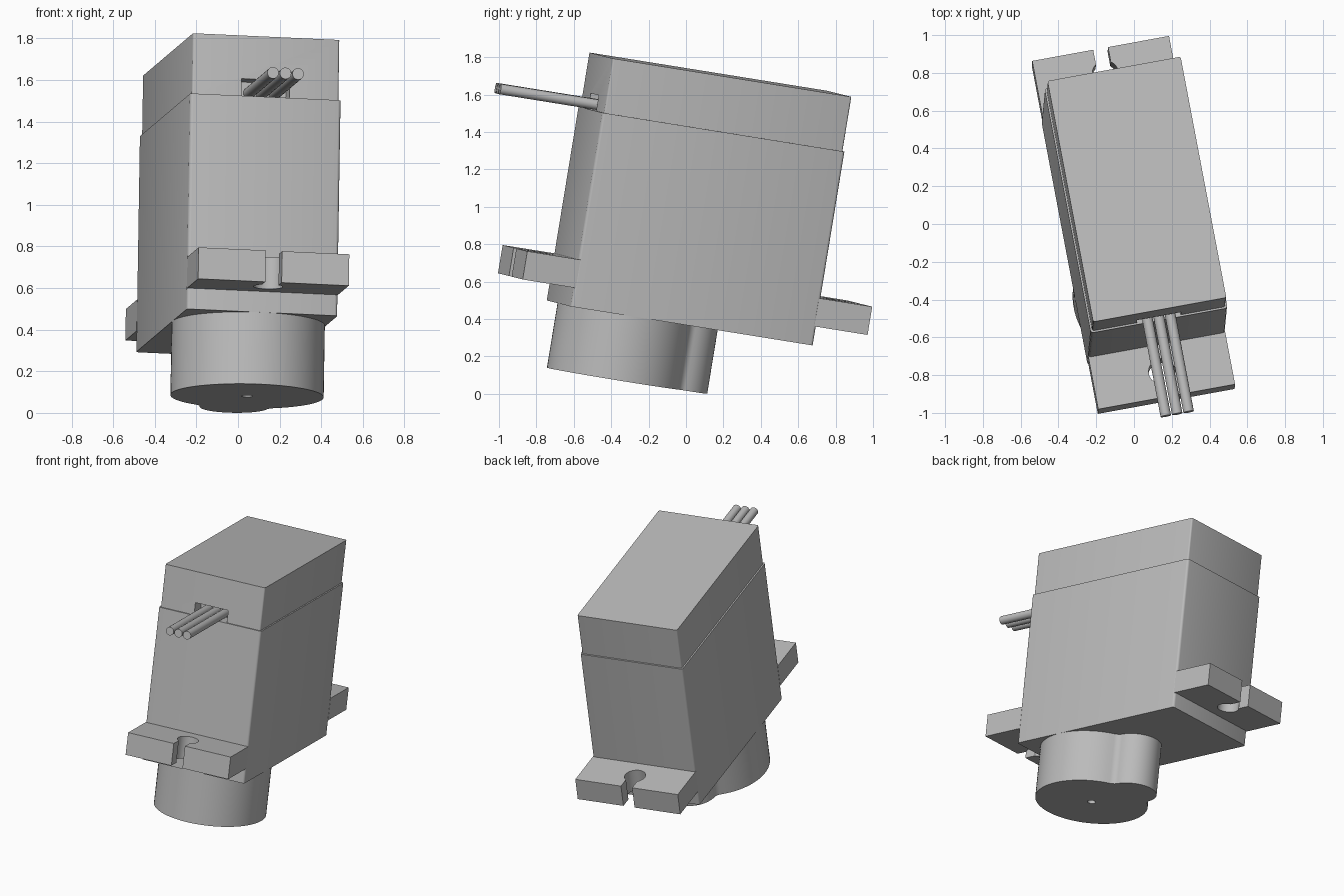
import bpy, bmesh
from math import sin, cos, atan2, sqrt, pi, radians
from mathutils import Vector, Matrix

cube = bpy.data.objects.get("Cube")
if cube:
    bpy.data.objects.remove(cube)

# One grey plastic
grey = bpy.data.materials.new("grey plastic")
grey.use_nodes = True
grey.diffuse_color = (0.5, 0.5, 0.5, 1)
grey.node_tree.nodes["Principled BSDF"].inputs["Base Color"].default_value = (0.5, 0.5, 0.5, 1)

# Tilted local frame: x across, y along the case, z up from the lid's top
along = Vector((-0.184, 0.970, -0.156)).normalized()
across = Vector((0.983, 0.178, -0.045))
across = (across - along * across.dot(along)).normalized()
up = across.cross(along)
FRAME = Matrix((across, along, up)).transposed().to_4x4()
FRAME.translation = Vector((-0.216, -0.518, 1.825))

WIDTH, LENGTH, LIP = 0.717, 1.314, 0.01
MID = WIDTH / 2
LID_H, BASE = -0.295, -1.345


def arc(cx, cy, r, a0, a1, n):
    return [(cx + r * cos(a0 + (a1 - a0) * i / n),
             cy + r * sin(a0 + (a1 - a0) * i / n)) for i in range(n + 1)]


def rect(x0, y0, x1, y1):
    return [(x0, y0), (x1, y0), (x1, y1), (x0, y1)]


def prism(name, outline, z0, z1, bevel=0, smooth=False):
    """Extrude an outline between two heights of the tilted frame."""
    bm = bmesh.new()
    face = bm.faces.new([bm.verts.new((x, y, z0)) for x, y in outline])
    top = bmesh.ops.extrude_face_region(bm, geom=[face])["geom"]
    bmesh.ops.translate(bm, vec=(0, 0, z1 - z0),
                        verts=[v for v in top if isinstance(v, bmesh.types.BMVert)])
    if bevel:
        upright = [e for e in bm.edges if abs(e.verts[0].co.z - e.verts[1].co.z) > 0.01]
        bmesh.ops.bevel(bm, geom=upright, offset=bevel, segments=3, profile=0.5,
                        affect='EDGES')
    bmesh.ops.recalc_face_normals(bm, faces=bm.faces)
    mesh = bpy.data.meshes.new(name)
    bm.to_mesh(mesh)
    bm.free()
    mesh.materials.append(grey)
    obj = bpy.data.objects.new(name, mesh)
    bpy.context.collection.objects.link(obj)
    obj.matrix_world = FRAME
    if smooth or bevel:
        bpy.ops.object.select_all(action='DESELECT')
        obj.select_set(True)
        bpy.context.view_layer.objects.active = obj
        bpy.ops.object.shade_smooth_by_angle(angle=radians(35))
    return obj


def cut(target, cutter):
    mod = target.modifiers.new("cut", 'BOOLEAN')
    mod.operation = 'DIFFERENCE'
    mod.solver = 'EXACT'
    mod.object = cutter
    cutter.hide_render = True
    cutter.hide_viewport = True
    cutter.display_type = 'WIRE'


# Case and slightly inset lid
prism("case", rect(-LIP, -LIP, WIDTH + LIP, LENGTH + LIP), BASE, LID_H, bevel=0.015)
lid = prism("lid", rect(0, 0, WIDTH, LENGTH), LID_H, 0, bevel=0.01)
cut(lid, prism("cable_notch_cutter", rect(MID - 0.118, -0.05, MID + 0.118, 0.1),
               LID_H - 0.05, -0.21))

# Mounting ears with keyhole slots, mirrored front to back
EAR, HOLE, SLIT = -0.293, 0.07, 0.04
a = atan2(-sqrt(HOLE ** 2 - SLIT ** 2), SLIT)
keyhole = arc(MID, -0.155, HOLE, a, pi - a, 24)
ear = ([(WIDTH + LIP, 0), (WIDTH + LIP, EAR), (MID + SLIT, EAR)] + keyhole +
       [(MID - SLIT, EAR), (-LIP, EAR), (-LIP, 0)])
prism("front_ear", ear, -1.243, -1.09, smooth=True)
prism("back_ear", [(x, LENGTH - y) for x, y in ear], -1.243, -1.09, smooth=True)

# Gear housing: a large and a small round joined by fillets
BIG, SMALL, FILLET = MID + LIP, 0.165, 0.06
cy, gap = MID, 0.341
ra, rb = BIG + FILLET, SMALL + FILLET
fy = (gap ** 2 + ra ** 2 - rb ** 2) / (2 * gap)
fx = sqrt(ra ** 2 - fy ** 2)
t_big, t_small = atan2(fx, fy), atan2(fx, fy - gap)
shape = (arc(0, 0, BIG, t_big, 2 * pi - t_big, 64)
         + arc(fy, -fx, FILLET, pi - t_big, pi - t_small, 8)[1:-1]
         + arc(gap, 0, SMALL, -t_small, t_small, 24)
         + arc(fy, fx, FILLET, pi + t_small, pi + t_big, 8)[1:-1])
housing = prism("gear_housing", [(MID + v, cy + u) for u, v in shape],
                BASE - 0.35, BASE, smooth=True)
cut(housing, prism("screw_hole_cutter", arc(MID, cy, 0.027, 0, 2 * pi, 24)[:-1],
                   BASE - 0.4, BASE - 0.2))

# Three cable wires leaving the notch
for i, side in enumerate(("right", "middle", "left")):
    wire = prism(side + "_wire", arc(0, 0, 0.028, 0, 2 * pi, 24)[:-1], 0, 0.63, smooth=True)
    spot = Matrix.Translation((MID + (i - 1) * 0.0615, -0.525, -0.262))
    wire.matrix_world = FRAME @ spot @ Matrix.Rotation(-pi / 2, 4, 'X')
